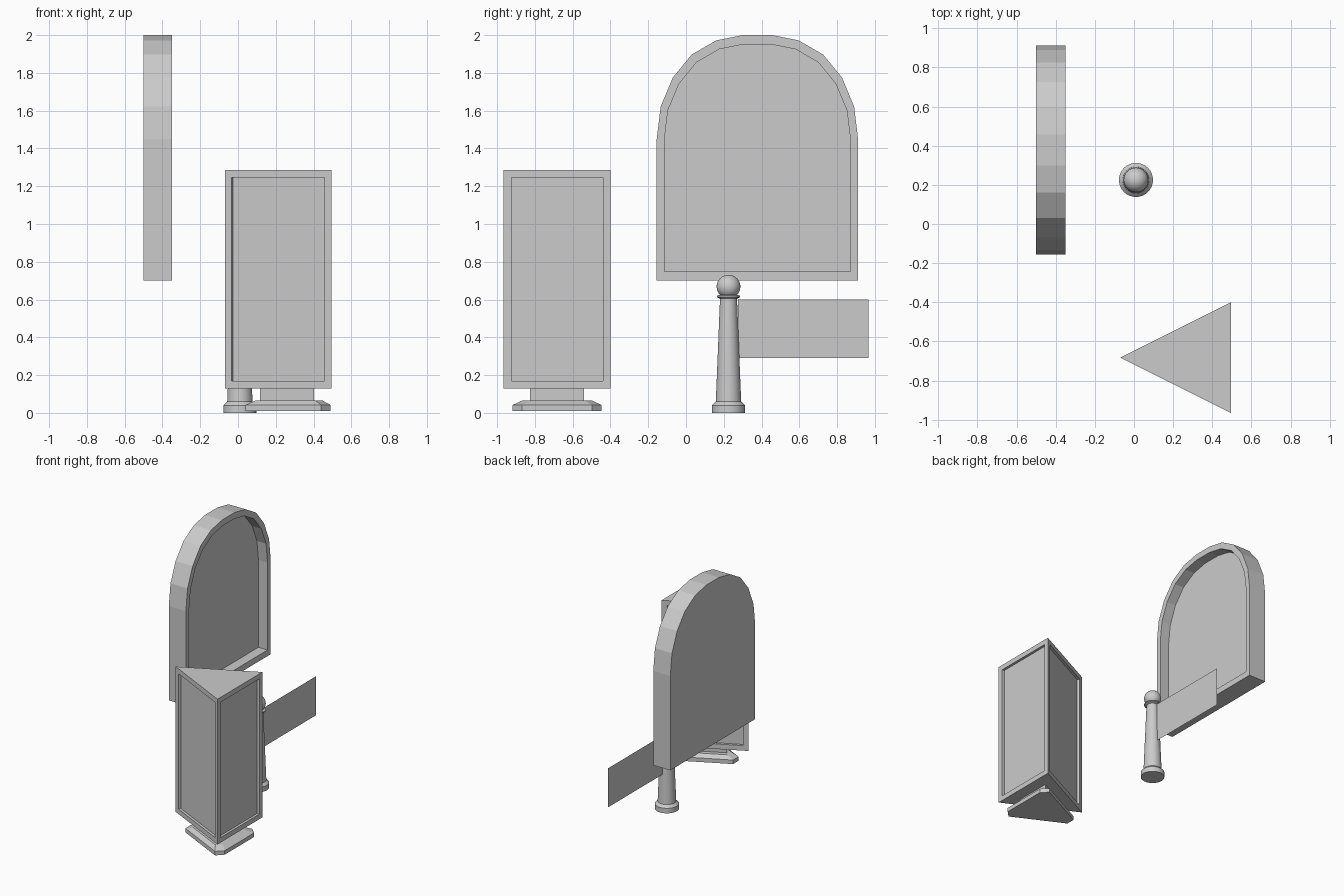
import bpy, bmesh, math
from mathutils import Vector

if "Cube" in bpy.data.objects:
    bpy.data.objects.remove(bpy.data.objects["Cube"])


def finish(bm, name):
    bmesh.ops.recalc_face_normals(bm, faces=bm.faces)
    mesh = bpy.data.meshes.new(name)
    bm.to_mesh(mesh)
    bm.free()
    ob = bpy.data.objects.new(name, mesh)
    bpy.context.collection.objects.link(ob)
    return ob


def loft(rings):
    """Skin a stack of equal-length point rings and cap both ends."""
    bm = bmesh.new()
    rows = [[bm.verts.new(p) for p in ring] for ring in rings]
    n = len(rows[0])
    for a, b in zip(rows, rows[1:]):
        for i in range(n):
            j = (i + 1) % n
            bm.faces.new((a[i], a[j], b[j], b[i]))
    bm.faces.new(rows[0][::-1])
    bm.faces.new(rows[-1])
    bmesh.ops.recalc_face_normals(bm, faces=bm.faces)
    return bm


def scaled(loop, s, c):
    return [(c[0] + (p[0] - c[0]) * s, c[1] + (p[1] - c[1]) * s) for p in loop]


def level(loop, z):
    return [(x, y, z) for x, y in loop]


def smooth(ob):
    bpy.ops.object.select_all(action='DESELECT')
    ob.select_set(True)
    bpy.context.view_layer.objects.active = ob
    bpy.ops.object.shade_smooth_by_angle(angle=math.radians(35))


# arched wall sign: outline in y-z, recessed on the +x side
CY = 0.378
half = [(0.533, 0.70), (0.533, 1.45), (0.512, 1.622), (0.448, 1.775),
        (0.348, 1.897), (0.218, 1.972), (0.078, 2.0)]
outline = [(CY + w, z) for w, z in half] + [(CY - w, z) for w, z in reversed(half)]
inner = scaled(outline, 0.925, (CY, 1.35))
finish(loft([[(x, y, z) for y, z in loop] for x, loop in
             ((-0.5, outline), (-0.35, outline), (-0.35, inner), (-0.43, inner))]),
       "arched_sign")

# three-sided display column with a recessed panel on each side
YC = -0.6825
tri = [(-0.07, YC), (0.495, YC - 0.2825), (0.495, YC + 0.2825)]
bm = loft([level(tri, 0.13), level(tri, 1.285)])
sides = [f for f in bm.faces if abs(f.normal.z) < 0.5]
bmesh.ops.inset_individual(bm, faces=sides, thickness=0.04, use_even_offset=True)
for f in bmesh.ops.extrude_discrete_faces(bm, faces=sides)["faces"]:
    f.normal_update()
    bmesh.ops.translate(bm, verts=f.verts[:], vec=f.normal * -0.02)
finish(bm, "display_column")

# narrow triangular neck under the column
neck = scaled(tri, 0.505, (0.307, YC))
finish(loft([level(neck, 0.06), level(neck, 0.132)]), "column_neck")

# foot plate: triangle with cut corners and a sloped top edge
edge = [(0.04, -0.035), (0.44, -0.235), (0.49, -0.185)]
foot = [(x, YC + y) for x, y in edge] + [(x, YC - y) for x, y in reversed(edge)]
finish(loft([level(foot, 0.01), level(foot, 0.042),
             level(scaled(foot, 0.78, (0.29, YC)), 0.066)]), "column_foot")

# turned bollard post
PX, PY, SEG = 0.01, 0.225, 32


def turned(name, profile):
    rings = [[(PX + r * math.cos(2 * math.pi * i / SEG),
               PY + r * math.sin(2 * math.pi * i / SEG), z) for i in range(SEG)]
             for r, z in profile]
    smooth(finish(loft(rings), name))


turned("post_shaft", [(0.087, 0.0), (0.087, 0.04), (0.072, 0.055), (0.067, 0.06),
                      (0.045, 0.605), (0.062, 0.612), (0.062, 0.62), (0.045, 0.625)])

# ball on the post
bm = bmesh.new()
bmesh.ops.create_uvsphere(bm, u_segments=32, v_segments=16, radius=0.063)
bmesh.ops.translate(bm, verts=bm.verts, vec=Vector((PX, PY, 0.668)))
smooth(finish(bm, "post_ball"))

# flat flag panel reaching out from the post
bm = bmesh.new()
bm.faces.new([bm.verts.new((PX, y, z)) for y, z in
              ((0.275, 0.29), (0.965, 0.29), (0.965, 0.60), (0.275, 0.60))])
finish(bm, "flag_panel")
